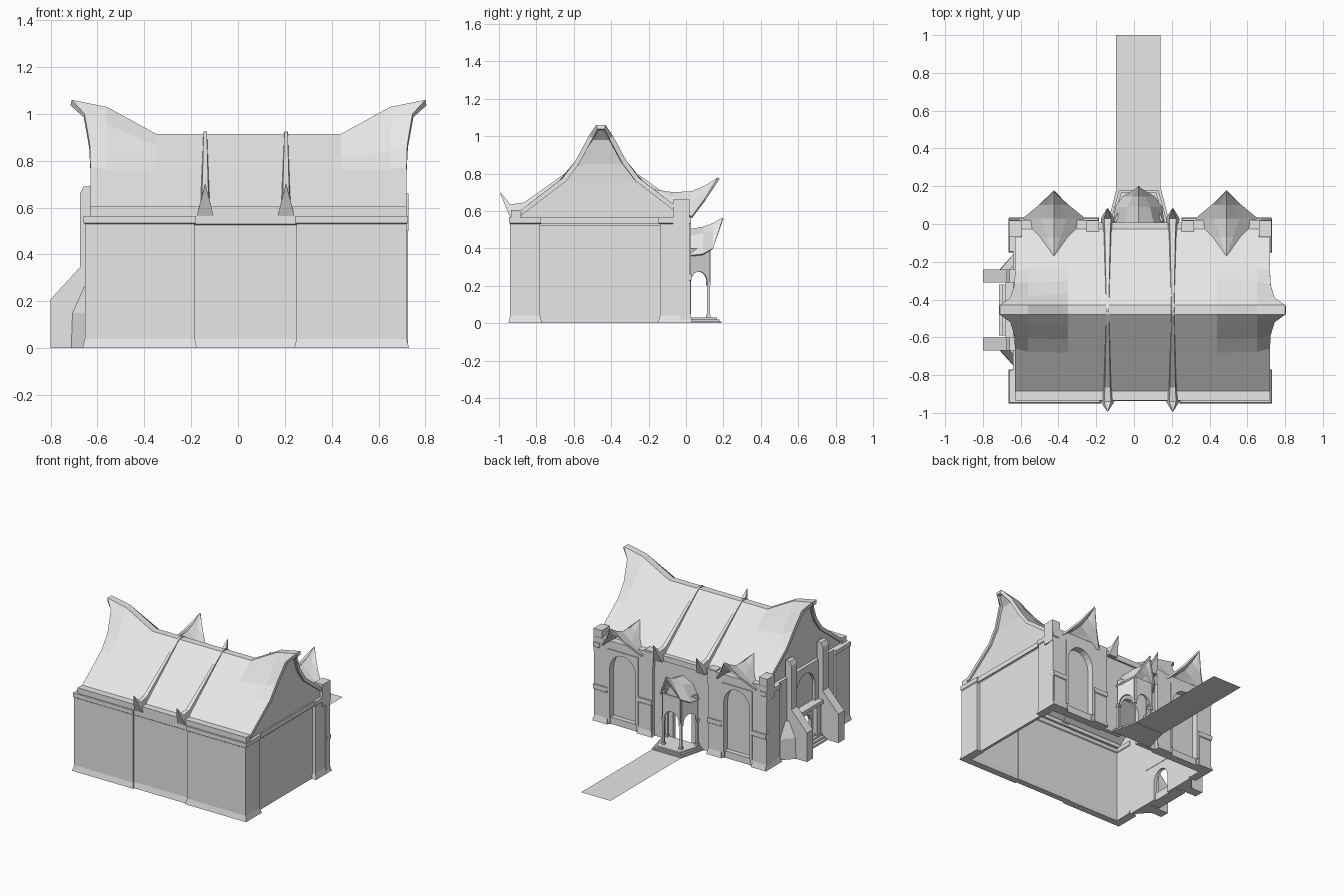
import bpy, bmesh, math
from mathutils import Vector

cube = bpy.data.objects.get("Cube")
if cube:
    bpy.data.objects.remove(cube, do_unlink=True)

stone = bpy.data.materials.new("pale_grey_stone")
stone.use_nodes = True
stone.diffuse_color = (0.8, 0.8, 0.8, 1)
stone.node_tree.nodes["Principled BSDF"].inputs["Base Color"].default_value = (0.8, 0.8, 0.8, 1)

CX, CY = 0.033, -0.455      # centre of the walls
HW = 0.687                  # half length of the walls
ROOF_X = 0.045              # centre of the roof


def finish(name, bm, thickness=0):
    bmesh.ops.remove_doubles(bm, verts=bm.verts, dist=1e-5)
    bmesh.ops.recalc_face_normals(bm, faces=bm.faces)
    mesh = bpy.data.meshes.new(name)
    bm.to_mesh(mesh)
    bm.free()
    mesh.materials.append(stone)
    obj = bpy.data.objects.new(name, mesh)
    bpy.context.collection.objects.link(obj)
    if thickness:
        mod = obj.modifiers.new("thickness", 'SOLIDIFY')
        mod.thickness = thickness
        mod.offset = -1
    return obj


def loft(name, sections, ring=False, thickness=0):
    """Skin a row of equal-length sections; rings are capped."""
    bm = bmesh.new()
    rows = [[bm.verts.new(p) for p in s] for s in sections]
    n = len(rows[0])
    for a, b in zip(rows, rows[1:]):
        for i in range(n if ring else n - 1):
            j = (i + 1) % n
            bm.faces.new((a[i], a[j], b[j], b[i]))
    if ring:
        bm.faces.new(rows[0])
        bm.faces.new(rows[-1])
    return finish(name, bm, thickness)


def rect(x0, x1, y0, y1, z, grow=0):
    x0, x1, y0, y1 = x0 - grow, x1 + grow, y0 - grow, y1 + grow
    return [(x0, y0, z), (x1, y0, z), (x1, y1, z), (x0, y1, z)]


def box(name, x0, x1, y0, y1, z0, z1):
    return loft(name, [rect(x0, x1, y0, y1, z) for z in (z0, z1)], True)


def pier(name, x0, x1, y0, y1, top):
    """Upright block with a flared foot and a slim top band."""
    levels = [(0, .01), (.04, 0), (top - .035, 0), (top - .03, .006), (top, .006)]
    return loft(name, [rect(x0, x1, y0, y1, z, g) for z, g in levels], True)


def slab(name, outline, origin, angle, depth):
    """Extrude a (u, z) outline along the normal of an upright plane."""
    u = Vector((math.cos(angle), math.sin(angle), 0))
    n = Vector((-u.y, u.x, 0)) * depth
    base = [Vector(origin) + u * a + Vector((0, 0, z)) for a, z in outline]
    return loft(name, [base, [p + n for p in base]], True)


def arch(half, z0, z1, hole, spring, steps=10):
    """Rectangle with an arched opening cut from its foot."""
    arc = [(hole * math.cos(math.pi * i / steps), spring + 1.15 * hole * math.sin(math.pi * i / steps))
           for i in range(steps + 1)]
    return [(-half, z0), (-half, z1), (half, z1), (half, z0), (hole, z0)] + arc + [(-hole, z0)]


# Front wall: two bays with a recessed centre
XL, XR = CX - HW, CX + HW
pier("front_wall_right", XL, -.185, -.94, -.91, .565)
pier("front_wall_left", .25, XR, -.94, -.91, .565)
pier("front_wall_centre", -.185, .25, -.928, -.905, .56)
box("front_parapet", ROOF_X - .675, ROOF_X + .675, -.935, -.885, .56, .605)

# Corner piers
for side, x0, x1 in (("right", XL, XL + .04), ("left", XR - .04, XR)):
    pier("front_corner_" + side, x0, x1, -.94, -.78, .565)
    pier("back_corner_" + side, x0, x1, -.14, .02, .565)

# Plain left end wall with ledge
box("left_wall", .675, .695, -.79, -.13, 0, .53)
box("left_wall_ledge", .675, .715, -.79, -.13, .53, .565)

# Roof shell with swept-up gable tips: (x, half depth, z)
eave = (.435, .60)
middle = [(.395,) + eave, (.395, .225, .76), (.395, .155, .815), (.395, .09, .865), (.395, .025, .915)]
bend = [(.605,) + eave, (.605, .222, .763), (.605, .15, .84), (.605, .07, .955), (.605, .025, 1.03)]
tip = [(.675,) + eave, (.675, .205, .775), (.678, .135, .87), (.70, .065, 1.0), (.755, .025, 1.06)]


def roof_section(half, s):
    return ([(ROOF_X + s * x, CY - h, z) for x, h, z in half]
            + [(ROOF_X + s * x, CY + h, z) for x, h, z in reversed(half)])


loft("roof", [roof_section(h, s) for h, s in
              ((tip, -1), (bend, -1), (middle, -1), (middle, 1), (bend, 1), (tip, 1))], thickness=.025)

# Gable walls leaning out under the tips
for side, s in (("right", -1), ("left", 1)):
    rows = [(.66, .435, .52)] + [(x - .014, max(h - .012, .012), z - .022) for x, h, z in tip]
    loft("gable_" + side, [[(ROOF_X + s * x, CY - h, z), (ROOF_X + s * x, CY + h, z)] for x, h, z in rows])

# Roof ribs ending in horned finials: (half depth, base z, top z, half width)
rib = [(0, .88, .925, .014), (.025, .88, .92, .014), (.2, .74, .795, .02),
       (.41, .58, .645, .028), (.485, .565, .635, .036), (.537, .69, .70, .003)]
for x in (-.14, .205):
    for side, s in (("front", -1), ("back", 1)):
        loft("roof_rib_" + side, [[(x - w, CY + s * h, a), (x + w, CY + s * h, a),
             (x + w * .5, CY + s * h, b), (x - w * .5, CY + s * h, b)] for h, a, b, w in rib], True)

# Back wall bays: tall arched niches, piers, ledges and horned hoods
for s in (-1, 1):
    bx = CX + s * .457
    slab("window_bay", arch(.235, 0, .605, .105, .40), (bx, -.03, 0), 0, .05)
    box("window_panel", bx - .23, bx + .23, -.045, -.022, 0, .6)
    box("window_sill", bx - .105, bx + .105, -.03, .012, 0, .05)
    slab("window_trim", [(u, z) for u, z in arch(.122, .05, .545, .105, .40)], (bx, .02, 0), 0, .006)
    for t in (-1, 1):
        px = bx + t * .178
        pier("bay_foot", px - .05, px + .05, -.02, .024, .26)
        box("bay_ledge", px - .058, px + .058, -.02, .03, .245, .262)
        post = bx + t * .205
        height = .66 if t == s else .615
        box("bay_post", post - .033, post + .033, -.07, .018, .5, height)
    hood = [(-.17, [(0, .715)] * 3), (-.07, [(-.08, .63), (-.035, .675), (0, .70)]),
            (.03, [(-.165, .57), (-.07, .65), (0, .705)]),
            (.10, [(-.08, .665), (-.03, .70), (0, .735)]), (.172, [(0, .78)] * 3)]
    loft("window_hood", [[(bx + u, y, z) for u, z in h] + [(bx - u, y, z) for u, z in h[1::-1]]
                         for y, h in hood], thickness=.012)

# Back wall centre with open doorway
slab("back_wall_centre", arch(.225, 0, .605, .075, .22), (CX, -.035, 0), 0, .03)
box("back_centre_ledge", CX - .225, CX + .225, -.04, .008, .565, .605)

# Porch: steps, arched screen, columns and horned canopy
PX = .025
for i in range(3):
    g = .012 * i
    ring = [(PX - .165 + g, 0), (PX - .117 + g, .19 - g), (PX + .117 - g, .19 - g), (PX + .165 - g, 0)]
    loft("porch_step", [[(x, y, z) for x, y in ring] for z in (.01 * i, .01 * i + .01)], True)
plan = [Vector(p) for p in ((.12, .01, 0), (.07, .12, 0), (-.07, .12, 0), (-.12, .01, 0))]
for a, b in zip(plan, plan[1:]):
    d = (a - b)
    mid = (a + b) / 2 + Vector((PX, 0, 0))
    half = d.length / 2
    slab("porch_arch", arch(half, .20, .40, half - .012, .22), mid, math.atan2(d.y, d.x), .012)
for p in plan:
    x = PX + p.x
    box("porch_column", x - .007, x + .007, p.y - .007, p.y + .007, .03, .22)
    box("porch_capital", x - .012, x + .012, p.y - .012, p.y + .012, .20, .22)
    box("porch_base", x - .012, x + .012, p.y - .012, p.y + .012, .03, .045)
canopy = [(0, [(-.135, .36), (-.08, .46), (0, .50)]), (.09, [(-.125, .37), (-.06, .48), (0, .515)]),
          (.145, [(-.085, .40), (-.035, .49), (0, .535)]), (.195, [(-.004, .555), (-.002, .56), (0, .565)])]
loft("porch_canopy", [[(PX + u, y, z) for u, z in h] + [(PX - u, y, z) for u, z in h[1::-1]]
                      for y, h in canopy], thickness=.012)

# Path
loft("path", [[(-.095, .185, .004), (.14, .185, .004)], [(-.095, 1, .004), (.14, 1, .004)]])

# Right end wall with upper arched niche and lower open door
side = math.pi / 2
for y0, y1 in ((-.79, -.60), (-.31, -.13)):
    box("right_wall", -.64, -.615, y0, y1, 0, .565)
slab("right_door_wall", arch(.15, 0, .26, .07, .13), (-.615, CY, 0), side, .025)
slab("right_window_wall", arch(.15, .26, .565, .11, .39), (-.615, CY, 0), side, .025)
box("right_window_panel", -.62, -.612, -.61, -.30, .26, .565)
box("door_lintel", -.68, -.62, -.60, -.31, .255, .28)
for i in range(4):
    box("side_step", -.715 + .018 * i, -.63, -.59, -.32, .014 * i, .014 * i + .014)
for t in (-1, 1):
    box("door_jamb", -.67, -.62, CY + t * .11 - .025, CY + t * .11 + .025, 0, .255)

# Stepped buttresses with spreading side wedges
profile = [(0, 0), (.17, 0), (.17, .21), (.155, .225), (.045, .345), (.045, .66), (.03, .69), (0, .69)]
for t in (-1, 1):
    y = CY + t * .18
    front = [(-.63 - u, y - .034, z) for u, z in profile]
    loft("buttress", [front, [(a, y + .034, z) for a, b, z in front]], True)
    inner, outer = y + t * .03, CY + t * .30
    loft("buttress_wedge", [[(-.63, inner, z), (x, inner, z), (-.635, o, z)] for x, o, z in
         ((-.715, outer, 0), (-.71, outer, .15), (-.66, inner + t * .03, .26))], True)
